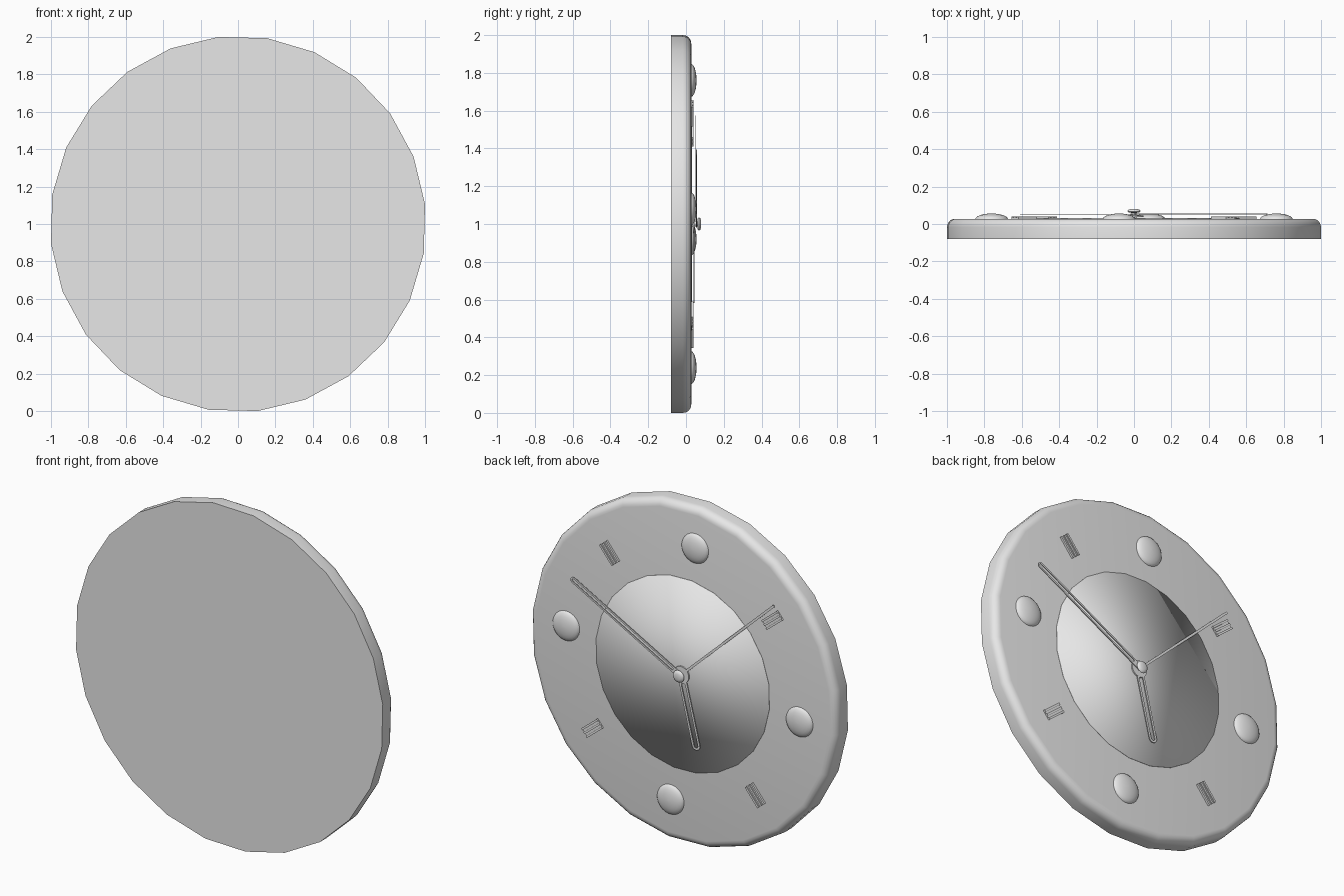
import bpy, bmesh, math
from mathutils import Matrix, Vector

cube = bpy.data.objects.get("Cube")
if cube:
    bpy.data.objects.remove(cube, do_unlink=True)

grey = bpy.data.materials.new("plain grey")
grey.use_nodes = True
grey.diffuse_color = (0.8, 0.8, 0.8, 1)
grey.node_tree.nodes["Principled BSDF"].inputs["Base Color"].default_value = (0.8, 0.8, 0.8, 1)

# Dial frame: local x is right on the dial, y is up, z comes out of the dial
DIAL = Matrix(((-1, 0, 0, 0), (0, 0, 1, 0), (0, 1, 0, 1), (0, 0, 0, 1)))
TILT = math.radians(-6)
FACE = 0.028


def finish(bm, name, smooth=30):
    bmesh.ops.remove_doubles(bm, verts=bm.verts, dist=1e-5)
    bmesh.ops.recalc_face_normals(bm, faces=bm.faces)
    bm.transform(DIAL)
    mesh = bpy.data.meshes.new(name)
    bm.to_mesh(mesh)
    bm.free()
    mesh.materials.append(grey)
    obj = bpy.data.objects.new(name, mesh)
    bpy.context.scene.collection.objects.link(obj)
    bpy.ops.object.select_all(action='DESELECT')
    obj.select_set(True)
    bpy.context.view_layer.objects.active = obj
    if smooth:
        bpy.ops.object.shade_smooth_by_angle(angle=math.radians(smooth))
    return obj


def turned(name, profile, sides, centre=(0, 0), smooth=30):
    """Closed round part from (radius, height) points."""
    bm = bmesh.new()
    rings = []
    for r, h in profile:
        rings.append([bm.verts.new((centre[0] + r * math.cos(TILT + math.tau * i / sides),
                                    centre[1] + r * math.sin(TILT + math.tau * i / sides), h))
                      for i in range(sides)])
    for a, b in zip(rings, rings[1:]):
        for i in range(sides):
            j = (i + 1) % sides
            bm.faces.new((a[i], a[j], b[j], b[i]))
    bm.faces.new(rings[0])
    bm.faces.new(rings[-1])
    return finish(bm, name, smooth)


def stadium(start, end, half, steps=8):
    """Outline of a straight strip with round ends."""
    pts = []
    for centre, first in ((end, -math.pi / 2), (start, math.pi / 2)):
        for k in range(steps + 1):
            a = first + math.pi * k / steps
            pts.append((centre + half * math.cos(a), half * math.sin(a)))
    return pts


def hand(name, angle, length, half, slot, height, thick=0.005):
    """Clock hand with round ends and an optional long slot."""
    bm = bmesh.new()
    outer = [bm.verts.new((x, y, height)) for x, y in stadium(0, length - half, half)]
    if slot:
        inner = [bm.verts.new((x, y, height)) for x, y in stadium(0.06, length - half, slot)]
        n = len(outer)
        faces = [bm.faces.new((outer[i], outer[(i + 1) % n], inner[(i + 1) % n], inner[i]))
                 for i in range(n)]
    else:
        faces = [bm.faces.new(outer)]
    new = bmesh.ops.extrude_face_region(bm, geom=faces)["geom"]
    bmesh.ops.translate(bm, vec=(0, 0, thick),
                        verts=[v for v in new if isinstance(v, bmesh.types.BMVert)])
    bm.transform(Matrix.Rotation(math.radians(angle), 4, 'Z'))
    return finish(bm, name)


def bar_marker(name, angle):
    """Raised bar with two grooves running along it."""
    low, top, floor = FACE - 0.005, FACE + 0.012, FACE + 0.006
    section = [(-0.03, low), (-0.03, top), (-0.018, top), (-0.018, floor), (-0.006, floor), (-0.006, top)]
    section += [(-y, z) for y, z in reversed(section)]
    bm = bmesh.new()
    face = bm.faces.new([bm.verts.new((0.69, y, z)) for y, z in section])
    new = bmesh.ops.extrude_face_region(bm, geom=[face])["geom"]
    bmesh.ops.translate(bm, vec=(0.13, 0, 0),
                        verts=[v for v in new if isinstance(v, bmesh.types.BMVert)])
    bm.transform(Matrix.Rotation(angle, 4, 'Z'))
    return finish(bm, name, 0)


# Case with a rounded front rim
R, ROUND = 1.0055, 0.045
rim = [(R - ROUND + ROUND * math.cos(a), FACE - ROUND + ROUND * math.sin(a))
       for a in (math.pi / 2 * k / 5 for k in range(6))]
turned("case", [(R, -0.08)] + rim, 24)

# Soft-shaded centre plate
turned("centre_plate", [(0.567, FACE - 0.003), (0.567, FACE + 0.004)], 24, smooth=180)

# Hour markers: domes at the quarters, bars between them
dome = [(0.088 * math.cos(a), FACE - 0.002 + 0.03 * math.sin(a))
        for a in (math.pi / 2 * k / 6 for k in range(6))] + [(0.004, FACE + 0.028)]
for q in range(4):
    a = TILT + q * math.pi / 2
    turned("dome_marker_%d" % (q + 1), dome, 24, (0.765 * math.cos(a), 0.765 * math.sin(a)), 40)
    bar_marker("bar_marker_%d" % (q + 1), a + math.pi / 4)

# Hands
hand("hour_hand", -76.3, 0.43, 0.026, 0.013, 0.040)
hand("second_hand", 43.2, 0.835, 0.007, 0, 0.047, 0.003)
hand("minute_hand", 151.6, 0.81, 0.018, 0.008, 0.052)

# Hub and pin
turned("hand_hub", [(0.05, 0.038), (0.05, 0.046)], 24)
turned("pin", [(0.014, FACE), (0.014, 0.06), (0.03, 0.062), (0.036, 0.068),
               (0.032, 0.075), (0.018, 0.08)], 16, smooth=50)
